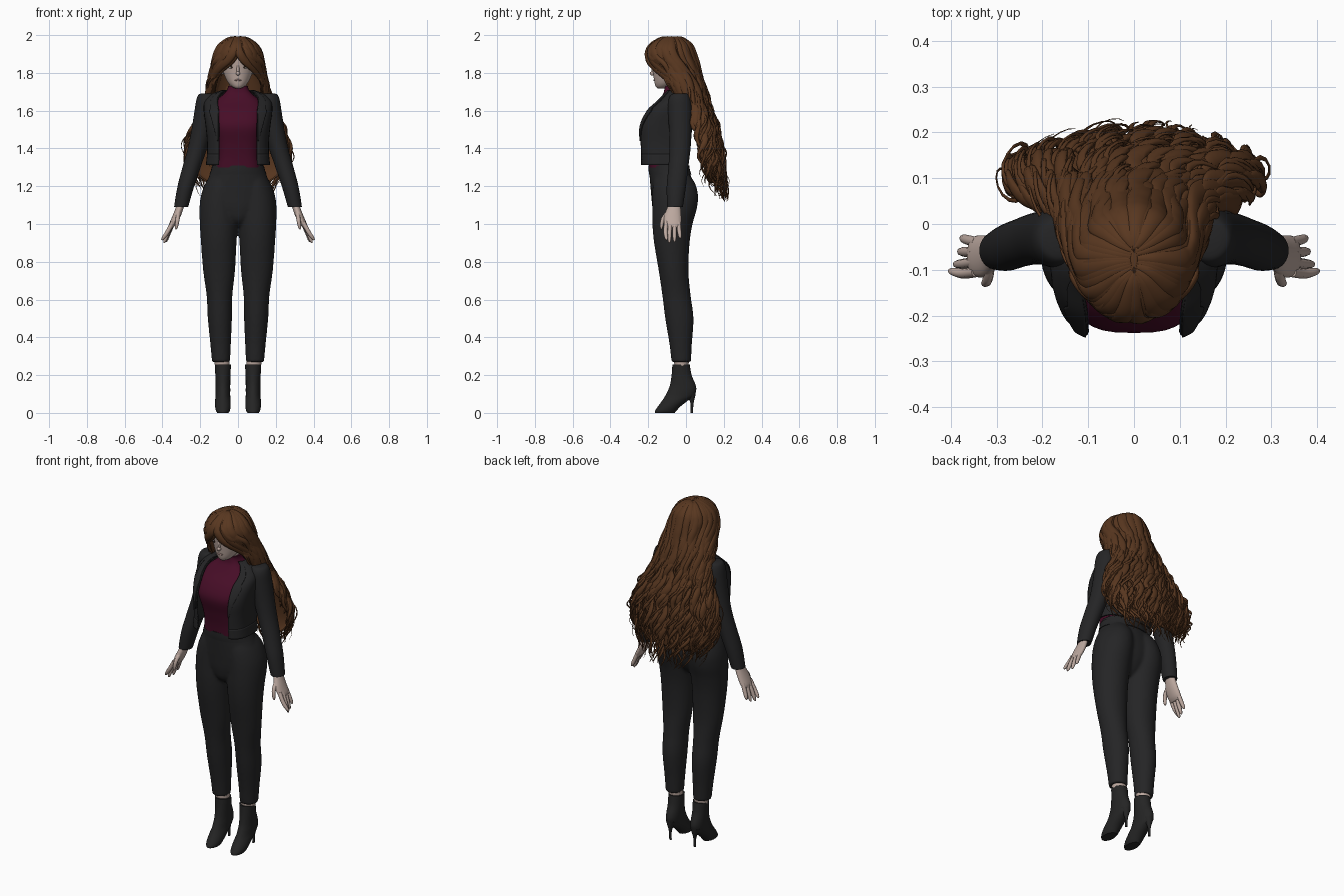
import bpy, bmesh, math, random
from mathutils import Vector, Matrix

random.seed(4)
cube = bpy.data.objects.get("Cube")
if cube:
    bpy.data.objects.remove(cube, do_unlink=True)


def material(name, r, g, b):
    m = bpy.data.materials.new(name)
    m.use_nodes = True
    m.diffuse_color = (r, g, b, 1)
    bsdf = next(n for n in m.node_tree.nodes if n.type == 'BSDF_PRINCIPLED')
    bsdf.inputs["Base Color"].default_value = (r, g, b, 1)
    bsdf.inputs["Roughness"].default_value = 0.8
    return m


SUIT = material("charcoal cloth", .018, .018, .019)
BOOT = material("black leather", .018, .018, .018)
TOP = material("burgundy knit", .062, .004, .02)
HAIR = material("chestnut hair", .098, .038, .014)
SKIN = material("pale skin", .5, .39, .345)
LIP = material("muted lips", .38, .25, .23)
WHITE = material("eye white", .65, .62, .6)
IRIS = material("dark eye", .03, .018, .012)


def smooth(rows, n=5):
    """Catmull-Rom interpolation of equally long number tuples."""
    out = []
    for i in range(len(rows) - 1):
        quad = [rows[max(i - 1, 0)], rows[i], rows[i + 1], rows[min(i + 2, len(rows) - 1)]]
        for k in range(n):
            t = k / n
            out.append(tuple(b + .5 * t * (c - a + t * (2*a - 5*b + 4*c - d + t * (3*(b - c) + d - a)))
                             for a, b, c, d in zip(*quad)))
    return out + [tuple(rows[-1])]


def finish(name, bm, mat, mirror=False, thick=0, angle=50):
    bmesh.ops.recalc_face_normals(bm, faces=bm.faces)
    me = bpy.data.meshes.new(name)
    bm.to_mesh(me)
    bm.free()
    me.materials.append(mat)
    ob = bpy.data.objects.new(name, me)
    bpy.context.collection.objects.link(ob)
    bpy.ops.object.select_all(action='DESELECT')
    ob.select_set(True)
    bpy.context.view_layer.objects.active = ob
    bpy.ops.object.shade_smooth_by_angle(angle=math.radians(angle))
    if thick:
        mod = ob.modifiers.new("thickness", 'SOLIDIFY')
        mod.thickness, mod.offset = thick, 0
    if mirror:
        ob.modifiers.new("mirror", 'MIRROR').use_mirror_merge = False
    return ob


def on_ring(row, deg, off=0, p=1):
    """Point on a horizontal section; the angle is measured from the front."""
    z, cx, front, back, rx = row[:5]
    s, c = math.sin(math.radians(deg)), math.cos(math.radians(deg))
    power = lambda v: math.copysign(abs(v) ** p, v)
    return Vector((cx + (rx + off) * power(s),
                   (front + back) / 2 - ((back - front) / 2 + off) * power(c), z))


def bridge(bm, rings, closed):
    n = len(rings[0])
    for a, b in zip(rings, rings[1:]):
        for i in range(n if closed else n - 1):
            j = (i + 1) % n
            bm.faces.new((a[i], a[j], b[j], b[i]))
    if closed:
        bm.faces.new(rings[0])
        bm.faces.new(rings[-1])


def loft(name, rows, mat, mirror=False, off=0, p=1, width=None, thick=0, sides=36):
    """Skin sections (z, centre x, front y, back y, half width[, opening angle])."""
    bm = bmesh.new()
    rings = []
    is_open = len(rows[0]) > 5
    for row in smooth(rows):
        a0 = max(row[5], 0) if is_open else 0
        span = width(row[0]) if width else 360 - 2 * a0
        count = sides + 1 if is_open else sides
        rings.append([bm.verts.new(on_ring(row, a0 + span * i / sides, off, p)) for i in range(count)])
    bridge(bm, rings, not is_open)
    return finish(name, bm, mat, mirror, thick)


def sweep(bm, pts, normals, widths, flat=1, sides=8):
    """Elliptical tube along a path, thin along the normals."""
    rings = []
    for i, pt in enumerate(pts):
        t = (pts[min(i + 1, len(pts) - 1)] - pts[max(i - 1, 0)]).normalized()
        u = t.cross(normals[i]).normalized()
        v = u.cross(t)
        ring = []
        for k in range(sides):
            a = math.tau * k / sides
            ring.append(bm.verts.new(pt + widths[i] * (u * math.cos(a) + v * flat * math.sin(a))))
        rings.append(ring)
    bridge(bm, rings, True)


def blob(name, loc, size, mat, tilt=0, mirror=True):
    bm = bmesh.new()
    bmesh.ops.create_uvsphere(bm, u_segments=20, v_segments=12, radius=1)
    m = Matrix.Translation(loc) @ Matrix.Rotation(tilt, 4, 'Y') @ Matrix.Diagonal((*size, 1))
    bmesh.ops.transform(bm, matrix=m, verts=bm.verts)
    finish(name, bm, mat, mirror)


# Trousers: one leg and the waist, mirrored and fused into one smooth garment
waist = loft("trouser_waist", [(.985, 0, -.12, -.03, .03), (1.02, 0, -.16, .005, .08), (1.08, 0, -.177, .035, .15),
     (1.15, 0, -.184, .045, .187), (1.22, 0, -.19, .036, .167), (1.29, 0, -.195, .015, .137),
     (1.33, 0, -.195, .01, .13)], SUIT)
trousers = loft("trousers", [(.27, .09, -.077, .027, .048), (.36, .092, -.087, .031, .054),
     (.5, .096, -.11, .04, .064), (.62, .098, -.125, .025, .068), (.75, .1, -.144, .013, .084),
     (.9, .102, -.169, .019, .094), (1, .102, -.178, .035, .1), (1.08, .102, -.179, .057, .102),
     (1.15, .096, -.178, .064, .1), (1.22, .083, -.174, .046, .087), (1.28, .07, -.16, .0, .06)], SUIT)
waist.select_set(True)
bpy.ops.object.join()
trousers.modifiers.new("mirror", 'MIRROR').use_mirror_merge = False
fuse = trousers.modifiers.new("fuse", 'REMESH')
fuse.mode, fuse.voxel_size, fuse.use_smooth_shade = 'VOXEL', .008, True
soften = trousers.modifiers.new("soften", 'SMOOTH')
soften.factor, soften.iterations = .5, 6
loft("waistband", [(1.262, 0, -.192, .026, .149), (1.285, 0, -.195, .018, .14),
     (1.31, 0, -.196, .014, .134)], SUIT, off=.003)

# Ankles and heeled boots
loft("ankle", [(.23, .083, -.058, .01, .038), (.29, .085, -.066, .018, .041)], SKIN, True)
loft("boot", [(0, .08, -.165, -.06, .03), (.012, .08, -.163, -.05, .037), (.035, .08, -.148, -.028, .041),
     (.065, .08, -.126, .01, .041), (.09, .08, -.11, .042, .039), (.12, .08, -.095, .054, .039),
     (.15, .08, -.084, .05, .039), (.2, .08, -.076, .03, .04), (.255, .08, -.072, .02, .043)], BOOT, True)
loft("boot_heel", [(0, .08, .024, .037, .007), (.05, .08, .024, .04, .008),
     (.085, .08, .008, .048, .018), (.11, .08, -.01, .052, .03)], BOOT, True, sides=16)

# Knitted top with high neck
loft("top", [(1.3, 0, -.195, .0, .12), (1.36, 0, -.203, .0, .115), (1.43, 0, -.218, .01, .122),
     (1.52, 0, -.238, .02, .142), (1.59, 0, -.208, .025, .14), (1.645, 0, -.155, .02, .125),
     (1.685, 0, -.123, .0, .08), (1.71, 0, -.115, -.012, .058), (1.73, 0, -.113, -.015, .053)], TOP, p=.7)
loft("neck", [(1.7, 0, -.105, -.02, .045), (1.8, 0, -.115, -.02, .045)], SKIN)

# Cropped open jacket with lapels and hem
jacket = [(1.313, 0, -.243, .008, .166, 28), (1.37, 0, -.244, .008, .16, 29), (1.44, 0, -.248, .018, .16, 29),
          (1.52, 0, -.246, .032, .168, 27), (1.6, 0, -.205, .038, .178, 25), (1.65, 0, -.152, .034, .172, 29),
          (1.685, 0, -.118, .018, .135, 34), (1.705, 0, -.1, .0, .085, 42)]
loft("jacket_body", jacket, SUIT, p=.65, thick=.008)
loft("jacket_hem", jacket[:2], SUIT, p=.65, off=.002, thick=.004)
loft("lapel", jacket[2:], SUIT, True, off=.007, p=.65, thick=.006, sides=10,
     width=lambda z: 2 + 130 * (z - 1.44) if z < 1.61 else 17)
loft("sleeve", [(1.692, .16, -.06, .0, .03), (1.684, .163, -.08, .015, .046), (1.655, .168, -.093, .026, .053),
     (1.6, .174, -.095, .032, .056), (1.5, .191, -.09, .03, .055), (1.4, .215, -.088, .024, .051),
     (1.3, .246, -.093, .012, .048), (1.2, .276, -.102, .0, .044), (1.1, .299, -.1, -.015, .038),
     (1.092, .3, -.098, -.017, .035)], SUIT, True)

# Hands
loft("hand", [(1.13, .296, -.085, -.03, .02), (1.085, .309, -.1, -.028, .021), (1.04, .326, -.116, -.025, .022),
     (1.0, .345, -.115, -.026, .019), (.982, .353, -.106, -.034, .011)], SKIN, True, sides=20)
fingers = {"index": [(.345, -.105, 1.01), (.375, -.108, .955), (.404, -.102, .915)],
           "middle": [(.348, -.083, 1.01), (.373, -.087, .95), (.392, -.088, .9)],
           "ring": [(.348, -.061, 1.01), (.368, -.061, .95), (.382, -.06, .905)],
           "little": [(.343, -.04, 1.01), (.363, -.035, .96), (.377, -.03, .925)],
           "thumb": [(.315, -.09, 1.065), (.32, -.122, 1.025), (.328, -.131, .972)]}
for label, path in fingers.items():
    bm = bmesh.new()
    pts = [Vector(q) for q in smooth(path, 6)]
    last = len(pts) - 1
    sweep(bm, pts, [Vector((1, 0, 0))] * len(pts),
          [.0115 * math.sqrt(max(1 - (i / last) ** 4, .08)) for i in range(last + 1)])
    finish(label + "_finger", bm, SKIN, True)

# Head and face
loft("head", [(1.718, 0, -.15, -.11, .015), (1.728, 0, -.16, -.08, .034), (1.75, 0, -.167, -.05, .054),
     (1.79, 0, -.173, -.02, .073), (1.83, 0, -.179, .0, .082), (1.88, 0, -.184, .02, .087),
     (1.93, 0, -.17, .01, .075), (1.962, 0, -.12, -.04, .03)], SKIN)
blob("nose", (0, -.176, 1.797), (.011, .016, .012), SKIN, mirror=False)
blob("nose_bridge", (0, -.174, 1.82), (.008, .01, .03), SKIN, mirror=False)
blob("eye", (.035, -.168, 1.83), (.016, .004, .007), WHITE)
blob("iris", (.035, -.171, 1.83), (.006, .0025, .0065), IRIS)
blob("eyelashes", (.036, -.169, 1.837), (.018, .0045, .002), IRIS, .12)
blob("eyebrow", (.037, -.17, 1.856), (.02, .004, .003), HAIR, -.12)
blob("mouth", (0, -.168, 1.762), (.018, .0045, .005), LIP, mirror=False)
blob("ear", (.08, -.07, 1.82), (.01, .02, .03), SKIN)

# Hair: an under layer parted at the top and open at the face, covered by wavy locks
hair = [(1.99, 0, -.105, -.05, .002, 0), (1.982, 0, -.135, -.02, .045, 0), (1.95, 0, -.18, .018, .088, 0),
        (1.91, 0, -.201, .036, .112, 3), (1.87, 0, -.197, .047, .121, 15), (1.83, 0, -.18, .058, .13, 35),
        (1.79, 0, -.155, .07, .138, 50), (1.75, 0, -.125, .08, .147, 58), (1.68, 0, -.075, .1, .158, 66),
        (1.6, 0, -.03, .125, .185, 75), (1.5, 0, .0, .157, .238, 80), (1.4, 0, .012, .18, .272, 80),
        (1.3, 0, .025, .192, .262, 80), (1.2, 0, .045, .202, .21, 80), (1.11, 0, .08, .212, .165, 80)]
loft("hair_under_layer", hair[:-2] + [(1.22, 0, .08, .185, .17, 80)], HAIR, off=-.01, thick=.008, sides=48)
dense = smooth(hair, 6)


def locks(name, count, size, depth, wave, start):
    bm = bmesh.new()
    for i in range(count):
        f = (i + random.uniform(.2, .8)) / count
        end = int(len(dense) * (random.uniform(.91, 1) - .08 * abs(2 * f - 1) ** 3))
        phase, freq = random.uniform(0, math.tau), random.uniform(30, 42)
        drift = random.uniform(-.05, .05)
        rad = size * random.uniform(.75, 1.25)
        lift = random.uniform(-.004, depth)
        pts, normals, widths = [], [], []
        for k in range(start, end):
            row = dense[k]
            t = (k - start) / (end - start)
            amp = wave * min(1, max(0, (1.92 - row[0]) / .4))
            a0 = max(row[5], 0)
            deg = a0 + min(max(f + drift * t, 0), 1) * (360 - 2 * a0)
            out = (on_ring(row, deg, .01) - on_ring(row, deg)).normalized()
            side = Vector((-out.y, out.x, 0))
            swing = phase + freq * row[0]
            pts.append(on_ring(row, deg, lift * min(1, 3 * t))
                       + side * amp * math.sin(swing) + out * amp * .5 * math.cos(swing))
            crown = max(0, (row[0] - 1.9) / .09)
            normals.append((out + Vector((0, 0, 1.5 * crown))).normalized())
            widths.append(rad * min(1, .3 + 4 * t) * max(1 - t ** 5, .08))
        sweep(bm, pts, normals, widths, .5, 8)
    finish(name, bm, HAIR, angle=80)


locks("hair_broad_locks", 46, .024, .008, .016, 1)
locks("hair_fine_locks", 36, .014, .014, .021, 18)
locks("hair_loose_curls", 24, .008, .02, .028, 30)

# Parted fringe sweeping to each side of the face
bm = bmesh.new()
for i in range(5):
    d = i * .008
    path = [(.004, -.16 + d, 1.962 + d * .5), (.035 + d, -.195 + d, 1.93), (.07 + d, -.188 + d, 1.885),
            (.1 + d, -.15 + d, 1.85), (.103 + d, -.12 + d, 1.8), (.125 + d * .6, -.1 + d, 1.75),
            (.122 + d, -.07 + d, 1.7), (.15 + d, -.02 + d, 1.64)]
    pts = [Vector(q) for q in smooth(path)]
    last = len(pts) - 1
    sweep(bm, pts, [Vector((q.x, q.y + .06, .03)).normalized() for q in pts],
          [.015 * min(1, .35 + 3 * k / last) * max(1 - (k / last) ** 3, .08) for k in range(last + 1)], .6)
finish("hair_fringe", bm, HAIR, True, angle=80)
